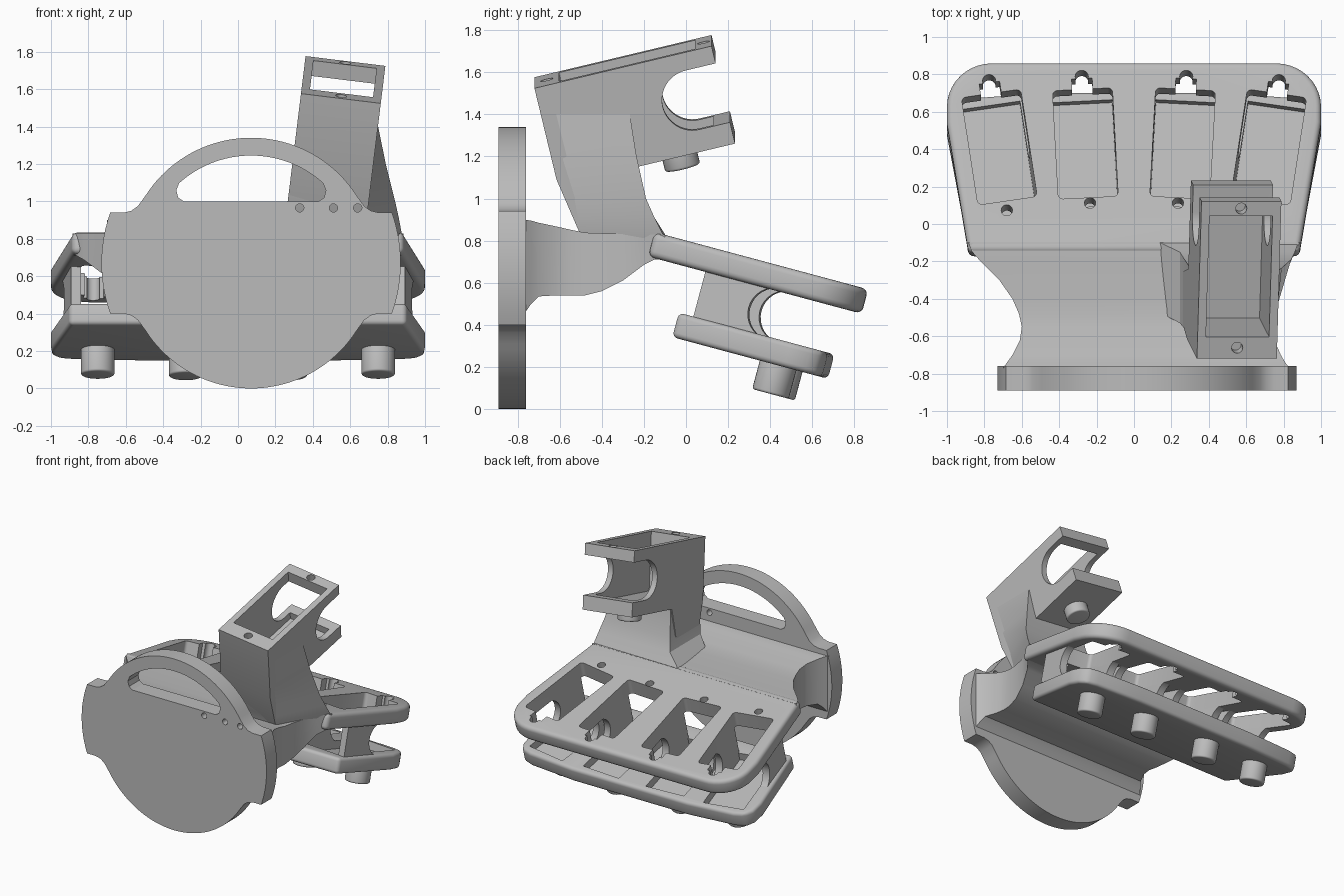
import bpy, bmesh, math
from mathutils import Matrix, Vector

if "Cube" in bpy.data.objects:
    bpy.data.objects.remove(bpy.data.objects["Cube"])

grey = bpy.data.materials.new("plain_grey")
grey.diffuse_color = (0.5, 0.5, 0.5, 1)
grey.use_nodes = True
grey.node_tree.nodes["Principled BSDF"].inputs["Base Color"].default_value = grey.diffuse_color

T = Matrix.Translation
def R(deg, axis):
    return Matrix.Rotation(math.radians(deg), 4, axis)

def finish(name, bm, m):
    bmesh.ops.transform(bm, matrix=m, verts=bm.verts)
    bmesh.ops.recalc_face_normals(bm, faces=bm.faces)
    me = bpy.data.meshes.new(name)
    bm.to_mesh(me)
    bm.free()
    me.materials.append(grey)
    ob = bpy.data.objects.new(name, me)
    bpy.context.collection.objects.link(ob)
    return ob

def loft(name, rings, m=Matrix()):
    bm = bmesh.new()
    vs = [[bm.verts.new(p) for p in r] for r in rings]
    n = len(vs[0])
    for a, b in zip(vs, vs[1:]):
        for i in range(n):
            bm.faces.new((a[i], a[(i + 1) % n], b[(i + 1) % n], b[i]))
    bm.faces.new(vs[0])
    bm.faces.new(vs[-1])
    return finish(name, bm, m)

def prism(name, pts, lo, hi, m=Matrix()):
    return loft(name, [[(x, y, z) for x, y in pts] for z in (lo, hi)], m)

def box(name, x0, x1, y0, y1, z0, z1, m=Matrix()):
    return prism(name, [(x0, y0), (x1, y0), (x1, y1), (x0, y1)], z0, z1, m)

def arc(cx, cy, r, a0, a1, n):
    return [(cx + r * math.cos(math.radians(a0 + (a1 - a0) * i / n)),
             cy + r * math.sin(math.radians(a0 + (a1 - a0) * i / n))) for i in range(n + 1)]

def rod(name, x, y, r, z0, z1, m=Matrix()):
    return prism(name, arc(x, y, r, 0, 348.75, 31), z0, z1, m)

def apply(ob, kind, **props):
    bpy.context.view_layer.objects.active = ob
    mod = ob.modifiers.new(kind.lower(), kind)
    for k, v in props.items():
        setattr(mod, k, v)
    bpy.ops.object.modifier_apply(modifier=mod.name)

def cut(ob, cutter):
    apply(ob, 'BOOLEAN', operation='DIFFERENCE', solver='EXACT', object=cutter)

def drop(*obs):
    for o in obs:
        bpy.data.objects.remove(o)

def bevel(ob, w):
    apply(ob, 'BEVEL', width=w, segments=4, limit_method='ANGLE', angle_limit=math.radians(40))

UPRIGHT = R(90, 'X')                       # profile x,z, depth toward -y
SIDE = Matrix(((0, 0, 1, 0), (1, 0, 0, 0), (0, 1, 0, 0), (0, 0, 0, 1)))  # profile y,z along x

# round mounting plate with two side wings, handle slot and screw holes
q = arc(0, 0, .67, 90, 32.5, 20) + [(.605, .305), (.64, .28), (.68, .27)] + arc(0, 0, .8, 19.7, 0, 6)
half = q + [(x, -z) for x, z in q[-2::-1]]
outline = half + [(-x, z) for x, z in half[-2:0:-1]]
PL = T((.07, 0, .67)) @ UPRIGHT
plate = prism("mounting_plate", outline, .76, .89, PL)
slot = arc(0, 0, .575, 48, 132, 24) + [(-.4, .39), (-.39, .35), (-.36, .33), (.36, .33), (.39, .35), (.4, .39)]
c = prism("cutter", slot, .7, .95, PL)
cut(plate, c); drop(c)
for x in (.33, .51, .64):
    c = rod("cutter", x, .965, .022, .7, .95, UPRIGHT)
    cut(plate, c); drop(c)

# waisted wrist body, sections from plate to palm: y, left, right, bottom, top
sections = [(-.77, -.70, .83, .45, .90), (-.735, -.675, .805, .50, .895), (-.70, -.65, .785, .535, .885),
            (-.62, -.61, .75, .54, .868), (-.55, -.60, .74, .54, .852), (-.48, -.615, .745, .54, .838),
            (-.40, -.65, .755, .56, .835), (-.30, -.72, .78, .61, .832), (-.20, -.82, .82, .685, .83),
            (-.15, -.865, .86, .71, .83), (-.10, -.885, .885, .71, .828)]
loft("wrist_body", [[(l, y, b), (r, y, b), (r, y, t), (l, y, t)] for y, l, r, b, t in sections])

# hand frame, tilted down toward the back
H = T((0, -.11, .83)) @ R(-15, 'X')
hp = [(.885, -.04), (.89, 0), (1, .68)] + arc(.76, .77, .24, 0, 90, 10)
palm = prism("palm_frame", hp + [(-x, y) for x, y in hp[::-1]], -.12, 0, H)
bevel(palm, .03)
tp = [(.90, .17), (1, .72), (.995, .82), (.96, .88), (.88, .905), (.5, .935)]
tray = prism("lower_tray", tp + [(-x, y) for x, y in tp[::-1]], -.46, -.34, H)
bevel(tray, .025)

# four fanned finger bays: window, clip notch, tray pocket, walls, peg
wall = [(.29, -.10), (.66, -.10)] + arc(.66, -.23, .125, 90, 270, 16) + [(.66, -.36), (.29, -.36)]
for i, (x, u, ang, px, pu, hx, hu) in enumerate([(-.72, .54, 8.5, -.75, .69, -.68, .19),
        (-.26, .56, 3, -.28, .72, -.235, .23), (.26, .56, -3, .28, .72, .235, .23),
        (.72, .54, -8.5, .75, .69, .68, .19)]):
    F = H @ T((x, u, 0)) @ R(ang, 'Z')
    w = prism("cutter", arc(.135, .275, .025, 0, 90, 4) + arc(-.135, .275, .025, 90, 180, 4)
              + arc(-.135, -.275, .025, 180, 270, 4) + arc(.135, -.275, .025, 270, 360, 4), -.2, .1, F)
    n = box("cutter", -.055, .055, .25, .36, -.2, .1, F)
    h = rod("cutter", 0, .37, .035, -.2, .1, F)
    s = rod("cutter", hx, hu, .03, -.2, .1, H)
    for c in (w, n, h, s):
        cut(palm, c)
    p = box("cutter", -.16, .16, -.26, .325, -.40, -.2, F)
    cut(tray, p)
    drop(w, n, h, s, p)
    for side in (-1, 1):
        a, b = sorted((side * .16, side * .215))
        prism(f"bay_wall_{i}_{side}", [(v - .56, z) for v, z in wall], a, b, F @ SIDE)
    peg = rod(f"tray_peg_{i}", px, pu, .09, -.60, -.45, H)
    bevel(peg, .012)

# raised thumb holder, tilted up and leaning sideways
B = T((.55, -.72, 1.55)) @ R(7, 'Y') @ R(13.5, 'X')
prof = ([(0, 0), (.865, 0), (.865, -.085), (.717, -.085)] + arc(.717, -.23, .145, 90, 270, 24)[1:]
        + [(.865, -.375), (.865, -.48), (.378, -.48), (.30, -.74), (.05, -.74), (0, -.45)])
holder = prism("thumb_holder", prof, -.215, .215, B @ SIDE)

# flared column under the holder
col = loft("thumb_column", [
    [(.33, -.65, 1.42), (.745, -.65, 1.42), (.745, -.27, 1.42), (.33, -.27, 1.42)],
    [(.30, -.61, 1.2), (.715, -.61, 1.2), (.79, -.235, 1.2), (.30, -.235, 1.2)],
    [(.27, -.56, 1.0), (.685, -.56, 1.0), (.84, -.19, 1.0), (.27, -.19, 1.0)],
    [(.245, -.53, .91), (.68, -.53, .91), (.86, -.15, .91), (.245, -.15, .91)],
    [(.17, -.49, .83), (.68, -.5, .83), (.875, -.11, .83), (.14, -.10, .83)],
    [(.17, -.48, .72), (.68, -.48, .72), (.76, -.22, .72), (.14, -.22, .72)]])
c = box("cutter", -.17, .17, .12, .785, -.43, .1, B)
cut(holder, c); cut(col, c); drop(c)
for v in (.06, .825):
    c = rod("cutter", 0, v, .03, -.07, .1, B)
    cut(holder, c); drop(c)
peg = rod("thumb_peg", 0, .59, .085, -.56, -.46, B)
bevel(peg, .012)

# smooth curves, crisp edges
for o in bpy.context.scene.objects:
    o.select_set(True)
bpy.context.view_layer.objects.active = plate
bpy.ops.object.shade_smooth_by_angle(angle=math.radians(30))
